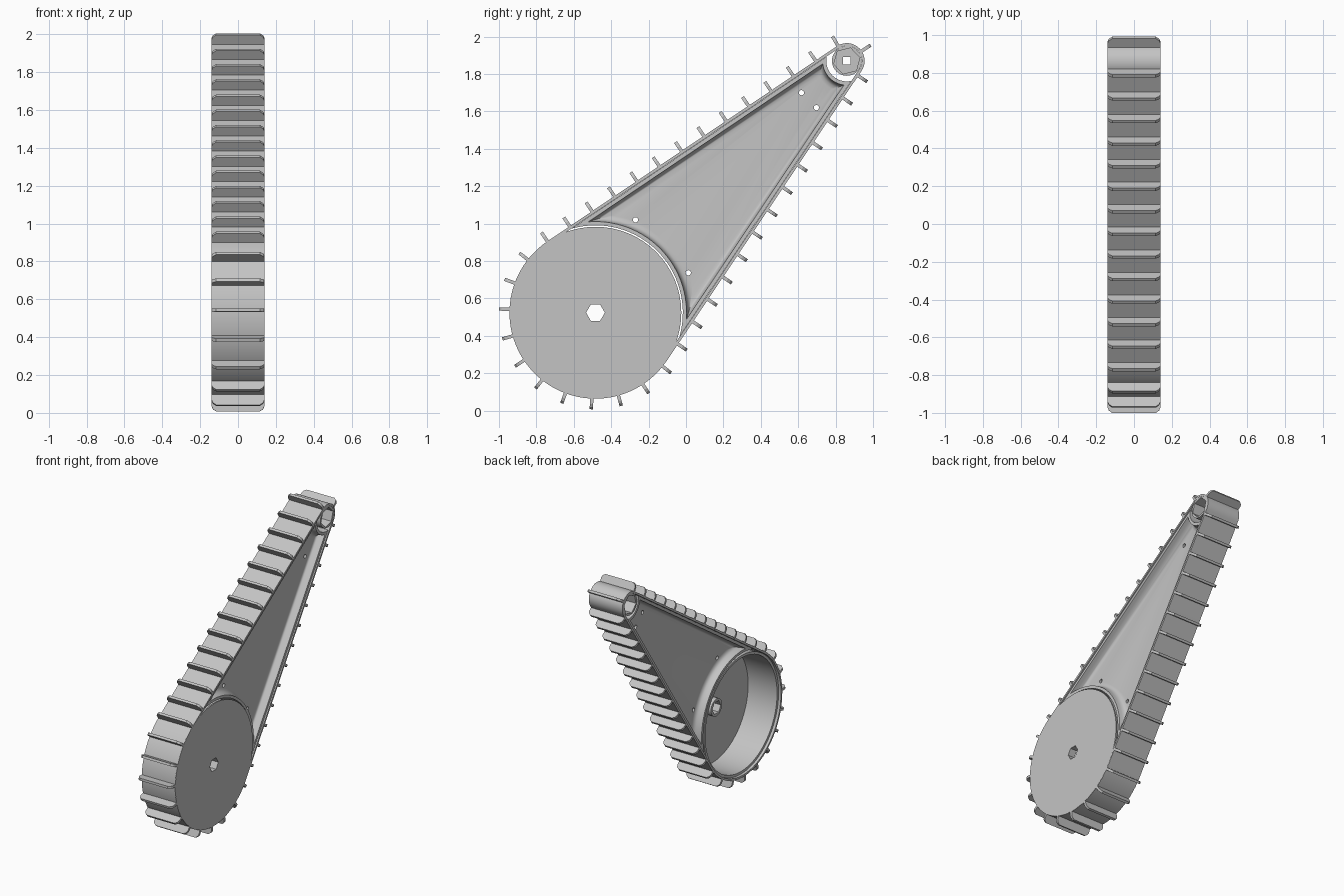
import bpy, bmesh, math
from mathutils import Vector

if "Cube" in bpy.data.objects:
    bpy.data.objects.remove(bpy.data.objects["Cube"])

BIG, SMALL = Vector((-0.484, 0.524)), Vector((0.86, 1.87))   # wheel centres (y, z)
R, r = 0.46, 0.095                                            # outer belt radii
D = (SMALL - BIG).length
AXIS = math.atan2(SMALL.y - BIG.y, SMALL.x - BIG.x)
PHI = math.asin((R - r) / D)
A_UP = AXIS + math.pi / 2 - PHI          # direction square to the upper run
A_LOW = AXIS - math.pi / 2 + PHI         # direction square to the lower run
RUN = D * math.cos(PHI)

grey = bpy.data.materials.new("mid_grey")
grey.diffuse_color = (0.55, 0.55, 0.55, 1)
grey.use_nodes = True
grey.node_tree.nodes["Principled BSDF"].inputs["Base Color"].default_value = grey.diffuse_color


def ray(a, d=1.0):
    return Vector((math.cos(a), math.sin(a))) * d


def arc(c, rad, a0, a1, n):
    return [c + ray(a0 + (a1 - a0) * i / n, rad) for i in range(n + 1)]


def circle(c, rad, n, turn=0.0):
    return arc(c, rad, turn, turn + math.tau, n)[:-1]


def finish(name, bm):
    bmesh.ops.recalc_face_normals(bm, faces=bm.faces)
    me = bpy.data.meshes.new(name)
    bm.to_mesh(me)
    bm.free()
    me.materials.append(grey)
    ob = bpy.data.objects.new(name, me)
    bpy.context.collection.objects.link(ob)
    return ob


def loft(name, loops, ring=False):
    """Join (outline, x) loops into a skin: capped, or closed into a ring."""
    bm = bmesh.new()
    vs = [[bm.verts.new((x, p.x, p.y)) for p in pts] for pts, x in loops]
    n = len(vs[0])
    for k in range(len(vs) if ring else len(vs) - 1):
        a, b = vs[k], vs[(k + 1) % len(vs)]
        for i in range(n):
            j = (i + 1) % n
            bm.faces.new((a[i], a[j], b[j], b[i]))
    if not ring:
        bm.faces.new(vs[0])
        bm.faces.new(vs[-1])
    return finish(name, bm)


def cut(ob, pts, x0=-0.3, x1=0.3):
    c = loft("cutter", [(pts, x0), (pts, x1)])
    c.hide_render = True
    m = ob.modifiers.new("cut", "BOOLEAN")
    m.operation, m.solver, m.object = "DIFFERENCE", "EXACT", c
    bpy.context.view_layer.objects.active = ob
    bpy.ops.object.modifier_apply(modifier=m.name)
    bpy.data.objects.remove(c)


def smooth(ob, deg=30):
    bpy.ops.object.select_all(action="DESELECT")
    ob.select_set(True)
    bpy.context.view_layer.objects.active = ob
    bpy.ops.object.shade_smooth_by_angle(angle=math.radians(deg))


# Belt: a thin band around both wheels
def belt_path(d):
    return (arc(BIG, R - d, A_UP, A_LOW + math.tau, 44)
            + arc(SMALL, r - d, A_LOW, A_UP, 20))


outer, inner = belt_path(0), belt_path(0.015)
W = 0.139
smooth(loft("belt", [(outer, W), (outer, -W), (inner, -W), (inner, W)], ring=True))


# Belt cleats: 39 evenly spaced fins with clipped outer corners
def on_belt(s):
    """Point and outward angle at distance s from the start of the upper run."""
    if s <= RUN:
        return BIG + ray(A_UP, R) + ray(A_UP - math.pi / 2, s), A_UP
    s -= RUN
    small_len = r * (A_UP - A_LOW)
    if s <= small_len:
        a = A_UP - s / r
        return SMALL + ray(a, r), a
    s -= small_len
    if s <= RUN:
        return SMALL + ray(A_LOW, r) + ray(A_LOW - math.pi / 2, s), A_LOW
    a = A_LOW - (s - RUN) / R
    return BIG + ray(a, R), a


half = [(0.14, -0.006), (0.14, 0.028), (0.133, 0.044), (0.115, 0.057)]
fin = half + [(-x, h) for x, h in reversed(half)]
total = 2 * RUN + r * (A_UP - A_LOW) + R * (math.tau - A_UP + A_LOW)
bm = bmesh.new()
for k in range(39):
    p, a = on_belt(total * k / 39)
    sides = []
    for t in (-0.009, 0.009):
        q = [p + ray(a, h) + ray(a + math.pi / 2, t) for x, h in fin]
        sides.append([bm.verts.new((f[0], v.x, v.y)) for f, v in zip(fin, q)])
    for s in sides:
        bm.faces.new(s)
    for i in range(len(fin)):
        j = (i + 1) % len(fin)
        bm.faces.new((sides[0][i], sides[0][j], sides[1][j], sides[1][i]))
finish("belt_cleats", bm)

# Large wheel: a cup, closed on +x and open on -x, with a hexagonal axle hole
profile = [(0.459, 0.14), (0.459, 0.13), (0.444, 0.13), (0.444, -0.12),
           (0.425, -0.12), (0.425, 0.12), (0.065, 0.12), (0.065, 0.085)]
wheel = loft("large_wheel", [(circle(BIG, q, 64), x) for q, x in profile])
cut(wheel, circle(BIG, 0.05, 6))
smooth(wheel)

# Small roller: hexagonal pocket on both ends, square hole through the web
roller = loft("small_roller", [(circle(SMALL, 0.0795, 40), x) for x in (0.138, -0.138)])
for s in (-1, 1):
    cut(roller, circle(SMALL, 0.072, 6, 0.25), *sorted((s * 0.03, s * 0.3)))
cut(roller, circle(SMALL, 0.028, 4, math.pi / 4))
smooth(roller)


# Side frame: fills the space between the belt runs, recessed on both sides
def frame_outline(t):
    q, u = 0.467 + t, 0.11 + t
    b = math.acos((R - 0.016 - t) / q)
    c = math.acos((r - 0.016 - t) / u)
    return (arc(BIG, q, A_UP - b, A_LOW + b, 28)
            + arc(SMALL, u, A_LOW + math.tau - c, A_UP + c, 10))


steps = [(0.06, 0.07), (0.042, 0.074), (0.03, 0.086), (0.024, 0.105), (0.02, 0.13), (0, 0.13)]
steps += [(t, -x) for t, x in reversed(steps)]
frame = loft("side_frame", [(frame_outline(t), x) for t, x in steps])
for y, z in ((0.617, 1.70), (0.697, 1.62), (-0.27, 1.02), (0.012, 0.737)):
    cut(frame, circle(Vector((y, z)), 0.014, 16))
smooth(frame, 35)
